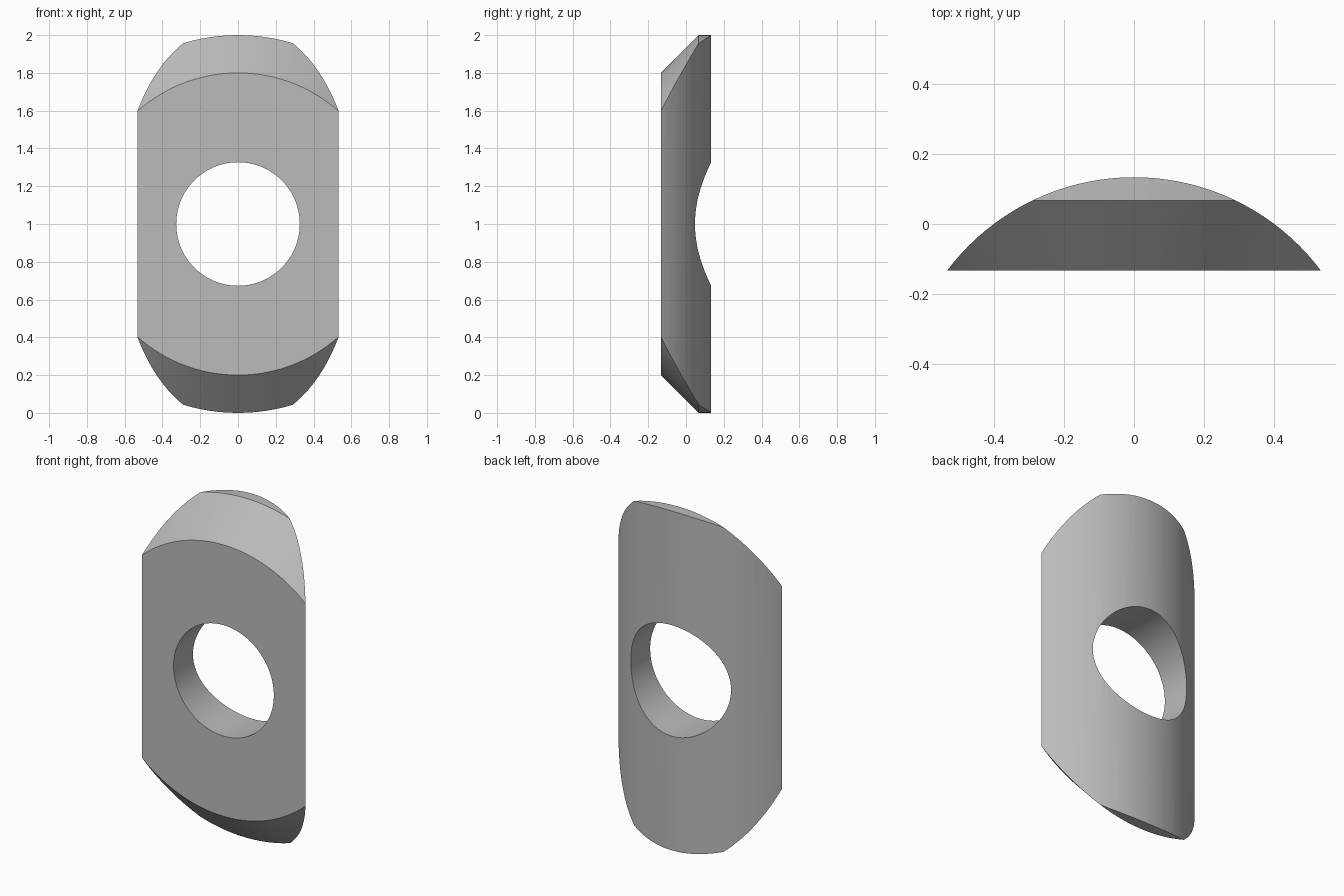
import bpy, bmesh, math
from mathutils import Matrix

cube = bpy.data.objects.get("Cube")
if cube:
    bpy.data.objects.remove(cube, do_unlink=True)

SEGMENTS = 128
FRONT = -0.1333   # flat front face
RIM = 0.0667      # where the chamfer meets the full outer radius

mat = bpy.data.materials.new("plain grey")
mat.use_nodes = True
grey = (0.5, 0.5, 0.5, 1)
mat.diffuse_color = grey
mat.node_tree.nodes["Principled BSDF"].inputs["Base Color"].default_value = grey


def turned(name, profile, matrix):
    """Solid of revolution from (radius, height) pairs, capped at both ends."""
    bm = bmesh.new()
    rings = []
    for radius, height in profile:
        angles = (math.tau * i / SEGMENTS for i in range(SEGMENTS))
        rings.append([bm.verts.new((radius * math.cos(a), radius * math.sin(a), height))
                      for a in angles])
    for low, high in zip(rings, rings[1:]):
        for i in range(SEGMENTS):
            j = (i + 1) % SEGMENTS
            bm.faces.new((low[i], low[j], high[j], high[i]))
    bm.faces.new(rings[0][::-1])
    bm.faces.new(rings[-1])
    bm.transform(matrix)
    bmesh.ops.recalc_face_normals(bm, faces=bm.faces)
    mesh = bpy.data.meshes.new(name)
    bm.to_mesh(mesh)
    bm.free()
    mesh.materials.append(mat)
    obj = bpy.data.objects.new(name, mesh)
    bpy.context.collection.objects.link(obj)
    return obj


# Turning axis runs front to back through the middle of the plate
along_y = Matrix.Translation((0, 0, 1)) @ Matrix.Rotation(-math.pi / 2, 4, "X")

# Chamfered disc gives the flat front and the bevelled round ends
plate = turned("curved_plate", [(0.8, FRONT), (1, RIM), (1, 0.3)], along_y)

# Upright cylinder rounds the back; the bore cuts the central hole
back_round = turned("back_round", [(0.6667, -0.2), (0.6667, 2.2)],
                    Matrix.Translation((0, -0.5333, 0)))
bore = turned("bore", [(0.327, -0.5), (0.327, 0.5)], along_y)

bpy.context.view_layer.objects.active = plate
plate.select_set(True)
for cutter, operation in ((back_round, "INTERSECT"), (bore, "DIFFERENCE")):
    mod = plate.modifiers.new(cutter.name, "BOOLEAN")
    mod.operation = operation
    mod.solver = "EXACT"
    mod.object = cutter
    bpy.ops.object.modifier_apply(modifier=mod.name)
    bpy.data.objects.remove(cutter, do_unlink=True)

bpy.ops.object.shade_smooth_by_angle(angle=math.radians(25))
